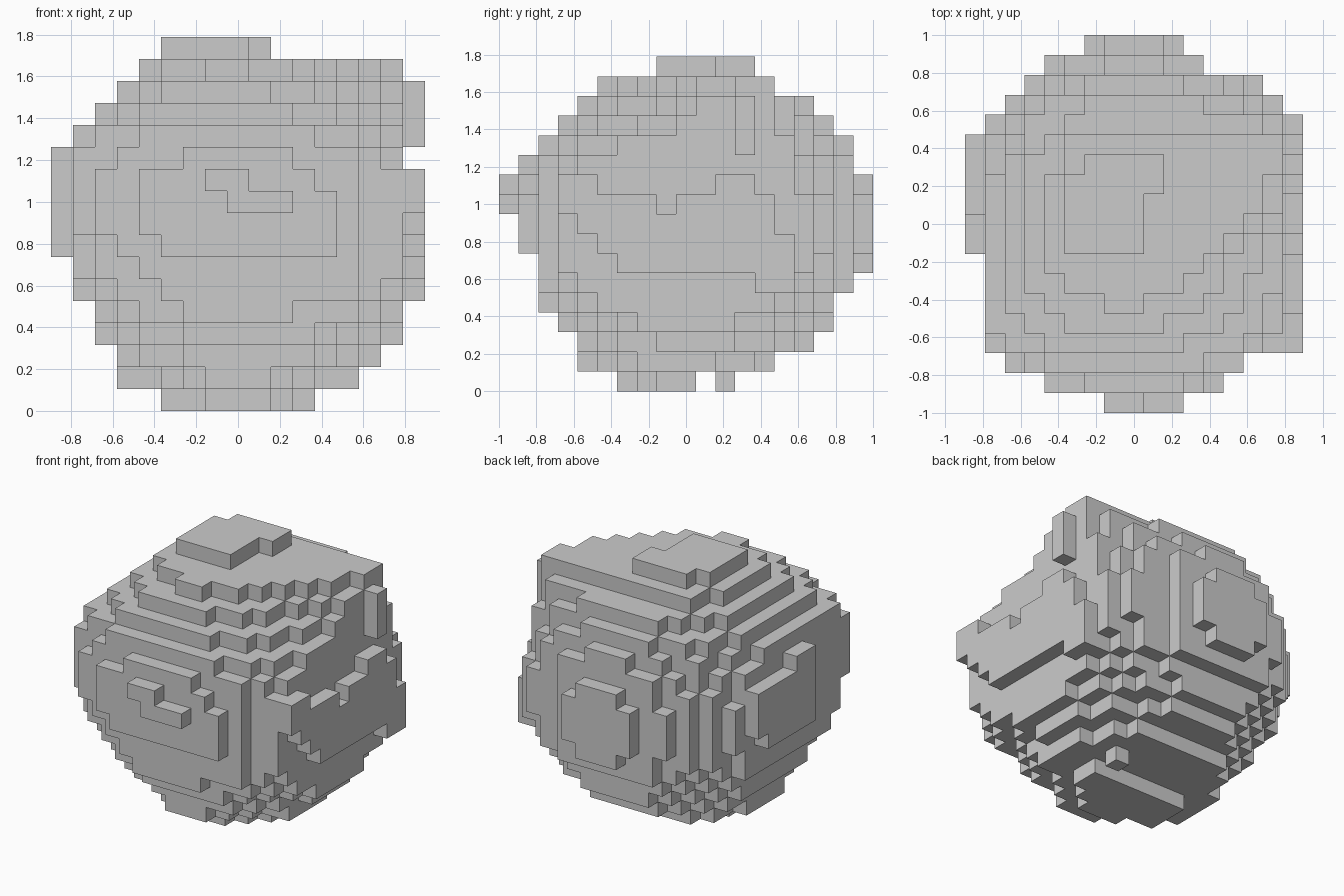
import bpy, bmesh, math
from mathutils import Vector

if "Cube" in bpy.data.objects:
    bpy.data.objects.remove(bpy.data.objects["Cube"])

S = 2 / 19                      # block size
NX, NY, NZ = 17, 19, 17

# outline profiles, as block spans: front and side by height, plan by depth
FRONT = [(5, 12), (3, 14), (3, 15), (2, 16), (2, 16), (1, 17), (1, 17), (0, 17), (0, 17),
         (0, 17), (0, 17), (0, 16), (1, 17), (2, 17), (3, 17), (4, 16), (5, 10)]
SIDE = [(6, 10), (4, 14), (3, 16), (3, 17), (2, 17), (2, 18), (2, 19), (1, 19), (1, 19),
        (0, 19), (0, 19), (1, 18), (1, 18), (2, 17), (3, 16), (5, 14), (8, 13)]
PLAN = [(7, 11), (4, 13), (2, 14)] + [(1, 17)] * 5 + [(0, 17)] * 6 + \
       [(1, 17), (2, 16), (3, 15), (4, 12), (6, 11)]

# swellings and hollows of the round body: direction, amount, sharpness
LOBES = [((.67, .34, .67), .19, 25), ((.8, -.6, -.08), .14, 10), ((.85, .52, -.2), .09, 12),
         ((-.74, -.57, .25), .10, 14), ((0, 1, -.1), .05, 8), ((0, -1, 0), .03, 8),
         ((.1, -.62, .77), -.10, 6), ((.63, -.2, .75), -.08, 12), ((-.7, .1, .7), -.08, 6),
         ((0, 0, -1), -.01, 3), ((0, -.85, -.52), -.05, 10),
         ((.58, -.58, -.58), -.07, 9), ((-.58, -.58, -.58), -.07, 9),
         ((-.58, .58, -.58), -.04, 8), ((.58, .58, -.58), -.04, 8)]
LOBES = [(Vector(d).normalized(), a, k) for d, a, k in LOBES]


def within(span, n):
    return span[0] <= n < span[1]


def in_body(i, j, k):
    if not (within(FRONT[k], i) and within(SIDE[k], j) and within(PLAN[j], i)):
        return False
    p = Vector(((i + .5 - NX / 2), (j + .5 - NY / 2), (k + .5 - NZ / 2))) * S
    r = p.length
    if r < .5:
        return True
    d = p / r
    return r < .95 + sum(a * math.exp(s * (d.dot(v) - 1)) for v, a, s in LOBES)


# round body, without the front nub, the top cap and the right face
blocks = {(i, j, k) for i in range(NX - 1) for j in range(1, NY) for k in range(NZ - 1)
          if in_body(i, j, k)}


def add_box(x, y, z):
    for i in range(*x):
        for j in range(*y):
            for k in range(*z):
                blocks.add((i, j, k))


add_box((5, 9), (8, 11), (16, 17))      # top cap
add_box((5, 10), (11, 12), (16, 17))
add_box((6, 10), (12, 13), (16, 17))
add_box((5, 16), (12, 13), (15, 16))    # upper right shelf
add_box((6, 15), (13, 14), (15, 16))
add_box((8, 9), (5, 6), (15, 16))       # front point of the shelf
add_box((7, 10), (6, 7), (15, 16))
add_box((6, 16), (12, 14), (14, 15))
add_box((16, 17), (12, 13), (12, 15))   # rib on the right
# right face, row by row
for k, a, b in ((5, 13, 15), (6, 6, 15), (7, 5, 15), (8, 4, 14), (9, 3, 8),
                (9, 9, 14), (10, 3, 5), (10, 11, 13)):
    add_box((15, 17), (a, b), (k, k + 1))
add_box((7, 9), (0, 1), (10, 11))       # front nub
add_box((8, 11), (0, 1), (9, 10))
add_box((0, 1), (11, 14), (8, 11))      # left swelling
add_box((5, 8), (7, 9), (0, 1))         # base
add_box((7, 10), (6, 7), (0, 1))
add_box((3, 5), (7, 11), (1, 2))
add_box((12, 14), (7, 11), (1, 2))
add_box((7, 10), (4, 5), (1, 2))
add_box((15, 16), (7, 12), (3, 5))
add_box((11, 12), (11, 12), (0, 1))     # small foot

# outer skin of the blocks
bm = bmesh.new()
verts = {}


def corner(c):
    if c not in verts:
        verts[c] = bm.verts.new(((c[0] - NX / 2) * S, (c[1] - NY / 2) * S, c[2] * S))
    return verts[c]


for b in sorted(blocks):
    for axis in range(3):
        u, v = (axis + 1) % 3, (axis + 2) % 3
        for side in (0, 1):
            n = list(b)
            n[axis] += 2 * side - 1
            if tuple(n) in blocks:
                continue
            loop = []
            for du, dv in ((0, 0), (1, 0), (1, 1), (0, 1)):
                c = list(b)
                c[axis] += side
                c[u] += du
                c[v] += dv
                loop.append(corner(tuple(c)))
            bm.faces.new(loop if side else loop[::-1])

mesh = bpy.data.meshes.new("block_boulder")
bm.to_mesh(mesh)
bm.free()
boulder = bpy.data.objects.new("block_boulder", mesh)
bpy.context.collection.objects.link(boulder)
